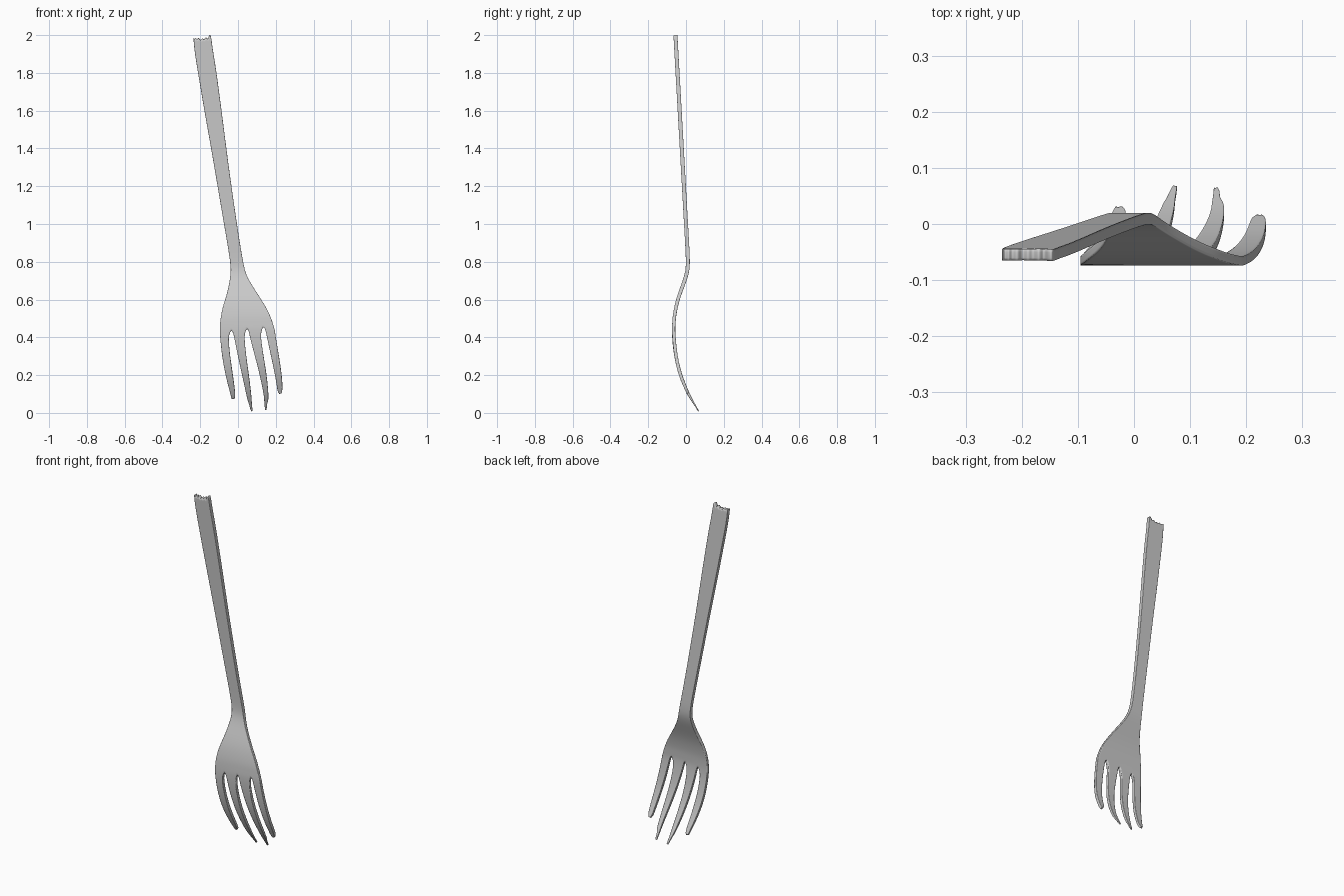
import bpy, bmesh

# handle and bowl outline: z, left x, right x
HEAD = [(1.985, -.237, -.143), (1.93, -.232, -.135), (1.85, -.220, -.121), (1.75, -.203, -.107),
        (1.6, -.178, -.087), (1.4, -.142, -.062), (1.2, -.108, -.035), (1.0, -.074, -.006),
        (.86, -.050, .016), (.79, -.040, .029), (.75, -.038, .037), (.71, -.042, .052),
        (.67, -.049, .076), (.63, -.058, .102), (.59, -.071, .128), (.55, -.083, .153),
        (.51, -.091, .170), (.48, -.095, .180), (.45, -.096, .187)]
# tines: z, left x, right x
TINES = [
    [(.43, -.095, -.046), (.40, -.093, -.051), (.30, -.085, -.042), (.20, -.066, -.027),
     (.12, -.045, -.016), (.09, -.037, -.014), (.072, -.033, -.018)],
    [(.43, -.024, .038), (.40, -.019, .033), (.30, .000, .043), (.20, .022, .058),
     (.10, .044, .070), (.06, .053, .073), (.05, .058, .073), (.025, .064, .076), (.006, .068, .077)],
    [(.43, .058, .125), (.40, .063, .119), (.30, .090, .135), (.20, .116, .152),
     (.10, .137, .162), (.06, .139, .160), (.05, .140, .153), (.03, .142, .153), (.012, .142, .151)],
    [(.43, .145, .193), (.40, .152, .198), (.30, .175, .217), (.20, .197, .232),
     (.14, .206, .236), (.115, .210, .234), (.10, .216, .228)],
]
SIDE = [(0, .072), (.05, .042), (.1, .012), (.2, -.031), (.3, -.055), (.38, -.064), (.45, -.066),
        (.52, -.061), (.58, -.049), (.64, -.030), (.7, -.007), (.74, .006), (.78, .011), (.86, .008), (2, -.056)]
THICK = [(0, .005), (.05, .008), (.1, .014), (.2, .018), (.45, .017), (.8, .021), (2, .021)]
SPLIT = [0, .215, .509, .816, 1]
JAGS = [.014, -.012, .004, -.012, .006, -.018, .003, -.014, .010, -.012, .010, .016, .016]
SUB = 3
MAX_T = .021


def lookup(table, z):
    z = min(max(z, table[0][0]), table[-1][0])
    for (a, p), (b, q) in zip(table, table[1:]):
        if z <= b:
            return p + (q - p) * (z - a) / (b - a)


bm = bmesh.new()


def vert(x, z):
    # slots sit a little higher towards the right
    tilt = max(0, 1 - abs(z - .43) / .1)
    z += .12 * (x - .05) * tilt
    return bm.verts.new((x, lookup(SIDE, z), z))


def bridge(a, b):
    for i in range(len(a) - 1):
        bm.faces.new((a[i], b[i], b[i + 1], a[i + 1]))


# handle and bowl sheet
cols = [SPLIT[k] + (SPLIT[k + 1] - SPLIT[k]) * j / SUB for k in range(4) for j in range(SUB)] + [1]
row = None
for n, (z, l, r) in enumerate(HEAD):
    new = [vert(l + (r - l) * u, z + (JAGS[i] if n == 0 else 0)) for i, u in enumerate(cols)]
    if row:
        bridge(row, new)
    row = new

# tines growing from the last bowl row, with ragged tips
for k, tine in enumerate(TINES):
    prev = row[k * SUB:(k + 1) * SUB + 1]
    for n, (z, l, r) in enumerate(tine):
        last = n == len(tine) - 1
        new = [vert(l + (r - l) * j / SUB, z + (.008 * ((j + k) % 2) if last else 0))
               for j in range(SUB + 1)]
        bridge(prev, new)
        prev = new

bmesh.ops.recalc_face_normals(bm, faces=bm.faces)
mesh = bpy.data.meshes.new("fork")
bm.to_mesh(mesh)
bm.free()
fork = bpy.data.objects.new("fork", mesh)
bpy.context.collection.objects.link(fork)

# thickness thins out towards the tips
group = fork.vertex_groups.new(name="thickness")
for v in mesh.vertices:
    group.add([v.index], lookup(THICK, v.co.z) / MAX_T, 'REPLACE')
solid = fork.modifiers.new("Solidify", 'SOLIDIFY')
solid.thickness = MAX_T
solid.offset = 0
solid.vertex_group = "thickness"
solid.edge_crease_inner = solid.edge_crease_outer = .55
sub = fork.modifiers.new("Subdivision", 'SUBSURF')
sub.levels = sub.render_levels = 2

bpy.context.view_layer.objects.active = fork
fork.select_set(True)
bpy.ops.object.shade_smooth()
